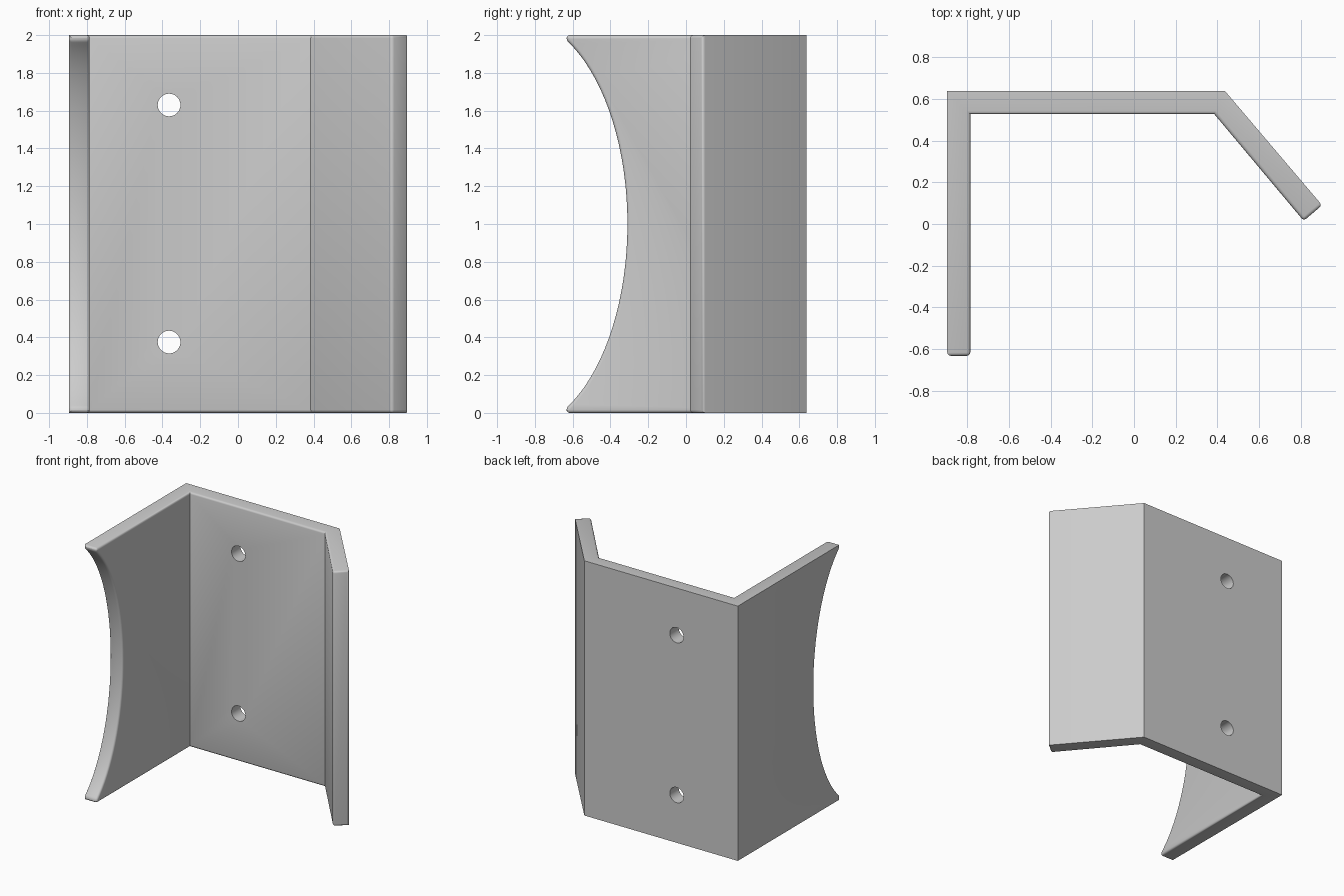
import bpy, bmesh, math
from mathutils import Vector

if "Cube" in bpy.data.objects:
    bpy.data.objects.remove(bpy.data.objects["Cube"], do_unlink=True)

HEIGHT = 2.0
BEVEL = 0.016
outer = [(0.902, 0.09), (0.437, 0.637), (-0.896, 0.637), (-0.896, -0.632)]
inner = [(-0.785, -0.632), (-0.785, 0.527), (0.385, 0.527), (0.814, 0.015)]


def activate(obj):
    bpy.ops.object.select_all(action="DESELECT")
    obj.select_set(True)
    bpy.context.view_layer.objects.active = obj


def cylinder(name, location, rotation, scale, depth, sides):
    bpy.ops.mesh.primitive_cylinder_add(vertices=sides, radius=1, depth=depth,
                                        location=location, rotation=rotation)
    obj = bpy.context.object
    obj.name = name
    obj.scale = (*scale, 1)
    obj.hide_render = True
    return obj


def cut(obj, cutter):
    mod = obj.modifiers.new("cut", "BOOLEAN")
    mod.operation = "DIFFERENCE"
    mod.solver = "EXACT"
    mod.object = cutter
    activate(obj)
    bpy.ops.object.modifier_apply(modifier=mod.name)
    bpy.data.objects.remove(cutter, do_unlink=True)


# Bent plate extruded from its plan profile
bm = bmesh.new()
base = bm.faces.new([bm.verts.new((x, y, 0)) for x, y in outer + inner])
ext = bmesh.ops.extrude_face_region(bm, geom=[base])
bmesh.ops.translate(bm, vec=(0, 0, HEIGHT),
                    verts=[v for v in ext["geom"] if isinstance(v, bmesh.types.BMVert)])
bmesh.ops.recalc_face_normals(bm, faces=bm.faces)
mesh = bpy.data.meshes.new("bracket")
bm.to_mesh(mesh)
bm.free()
bracket = bpy.data.objects.new("bracket", mesh)
bpy.context.collection.objects.link(bracket)

# Concave front edge of the side wall
cut(bracket, cylinder("arc_cutter", (-0.84, -0.897, 1), (0, math.pi / 2, 0),
                      (1.09, 0.587), 0.4, 96))

# Rounded free ends and inner rims
bm = bmesh.new()
bm.from_mesh(bracket.data)


def on_inner(v):
    return any((v.co.xy - Vector(p)).length < 0.01 for p in inner)


def is_soft(edge):
    if edge.calc_face_angle(0) < math.radians(25):
        return False
    a, b = edge.verts
    wall_end = all(v.co.x < -0.7 and v.co.y < -0.28 for v in (a, b))
    flange_end = all(v.co.x > 0.8 for v in (a, b))
    rim = on_inner(a) and on_inner(b) and abs(a.co.z - b.co.z) < 0.01
    return wall_end or flange_end or rim


bmesh.ops.bevel(bm, geom=[e for e in bm.edges if is_soft(e)], offset=BEVEL,
                offset_type="OFFSET", segments=3, profile=0.5,
                affect="EDGES", clamp_overlap=False)
bm.to_mesh(bracket.data)
bm.free()

# Two screw holes through the back plate
for z in (0.375, 1.63):
    cut(bracket, cylinder("hole_cutter", (-0.365, 0.58, z), (math.pi / 2, 0, 0),
                          (0.06, 0.06), 0.4, 40))

activate(bracket)
bpy.ops.object.shade_smooth_by_angle(angle=math.radians(32))
